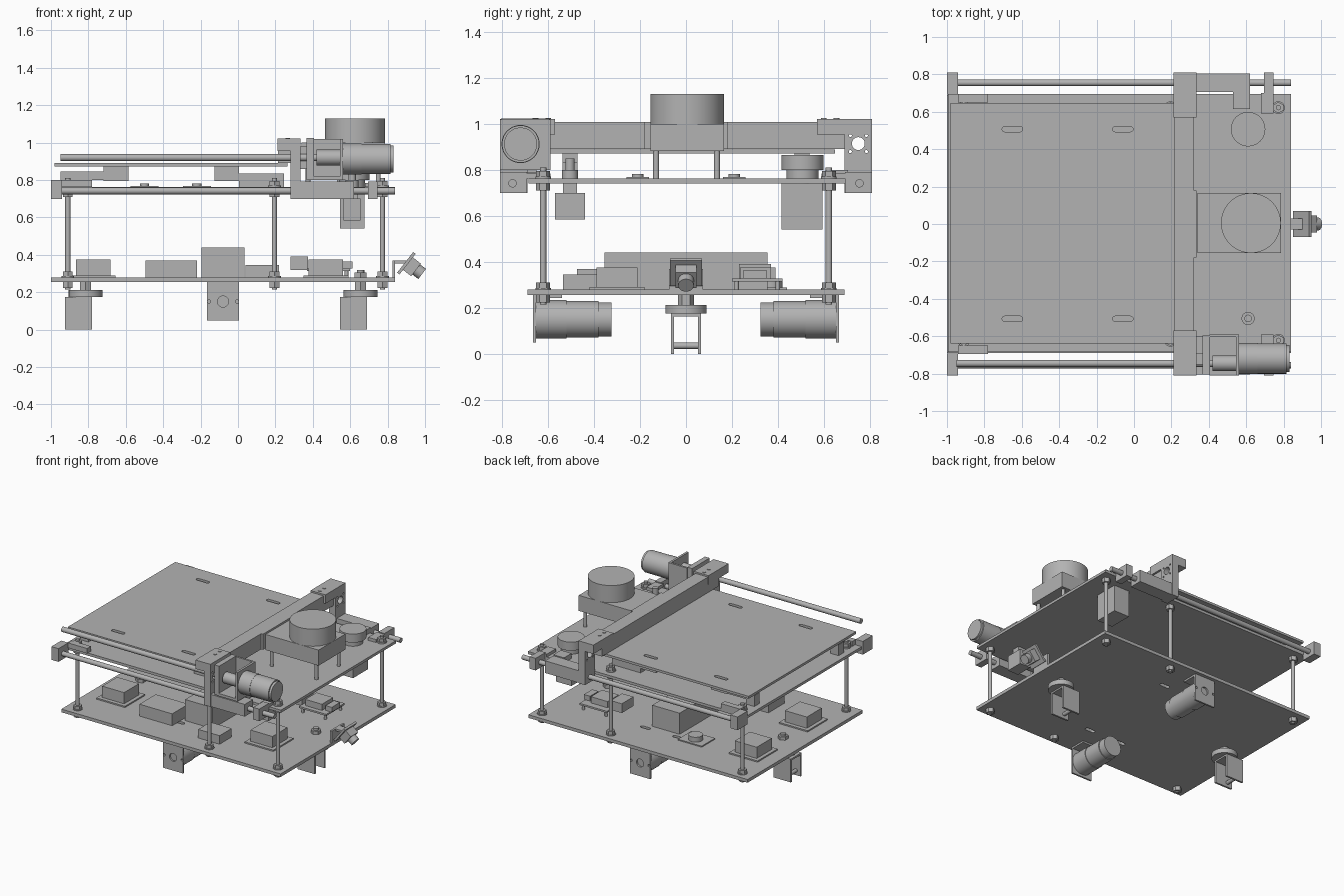
import bpy
from math import radians
from mathutils import Vector

if "Cube" in bpy.data.objects:
    bpy.data.objects.remove(bpy.data.objects["Cube"], do_unlink=True)

grey = bpy.data.materials.new("plain_grey")
grey.use_nodes = True
COLOUR = (0.45, 0.45, 0.45, 1)
grey.diffuse_color = COLOUR
grey.node_tree.nodes["Principled BSDF"].inputs["Base Color"].default_value = COLOUR


def finish(name):
    ob = bpy.context.object
    ob.name = name
    ob.data.materials.append(grey)
    return ob


def box(name, x, y, z):
    """Box from (low, high) ranges on each axis."""
    spans = (x, y, z)
    bpy.ops.mesh.primitive_cube_add(size=1, location=[(a + b) / 2 for a, b in spans])
    bpy.context.object.scale = [b - a for a, b in spans]
    bpy.ops.object.transform_apply(location=False, rotation=False, scale=True)
    return finish(name)


def rod(name, start, end, r, sides=32):
    """Cylinder between two points; six sides gives a nut."""
    a, b = Vector(start), Vector(end)
    bpy.ops.mesh.primitive_cylinder_add(
        vertices=sides, radius=r, depth=(b - a).length, location=(a + b) / 2,
        rotation=(b - a).to_track_quat('Z', 'Y').to_euler())
    if sides > 8:
        bpy.ops.object.shade_smooth_by_angle(angle=radians(35))
    return finish(name)


def cut(ob, cutters):
    """Subtract every cutter from the part, then discard the cutters."""
    for c in cutters:
        m = ob.modifiers.new("opening", 'BOOLEAN')
        m.operation, m.solver, m.object = 'DIFFERENCE', 'EXACT', c
        bpy.context.view_layer.objects.active = ob
        bpy.ops.object.modifier_apply(modifier=m.name)
    for c in cutters:
        bpy.data.objects.remove(c, do_unlink=True)


def slot(x, y, z, length, width):
    """Round-ended slot cutter pieces along x."""
    h, r = length / 2 - width / 2, width / 2
    zs = (z - 0.1, z + 0.1)
    return [box("cutter", (x - h, x + h), (y - r, y + r), zs)] + [
        rod("cutter", (x + s * h, y, zs[0]), (x + s * h, y, zs[1]), r * 1.002, 16) for s in (-1, 1)]


SIDES = (-1, 1)

# Decks and the raised sheet
lower = box("lower_deck", (-1, .84), (-.69, .69), (.256, .28))
cut(lower, [c for x in (.06, -.21) for s in SIDES for c in slot(x, s * .4, .27, .08, .028)])
box("upper_deck", (-.995, .84), (-.685, .695), (.742, .762))
sheet = box("raised_sheet", (-.98, .265), (-.64, .648), (.872, .89))
cut(sheet, [c for x in (-.65, -.06) for s in SIDES for c in slot(x, s * .507, .88, .11, .028)])

# Posts with nuts clamping both decks
for s in SIDES:
    for x in (-.91, .195, .772):
        y = s * .622
        rod("post", (x, y, .215), (x, y, .81), .014, 20)
        for z in (.256, .742):
            rod("nut_below", (x, y, z - .032), (x, y, z), .03, 6)
            rod("nut_above", (x, y, z + .02), (x, y, z + .054), .03, 6)
            rod("washer", (x, y, z + .02), (x, y, z + .03), .034, 24)

# Side rails, end clamps and sheet supports
for s in SIDES:
    y = s * .755
    outer = sorted((s * .692, s * .81))
    rod("guide_rail", (-.99, y, .742), (.84, y, .742), .018)
    box("rear_rail_clamp", (-1, -.94), outer, (.7, .8))
    box("rear_clamp_tab", (-.94, -.78), sorted((s * .65, s * .695)), (.762, .8))
    box("front_rail_clamp", (.695, .745), outer, (.7, .792))
    box("front_clamp_tab", (.68, .745), sorted((s * .59, s * .7)), (.762, .785))
    ys = (s * .505 - .032, s * .505 + .032)
    box("support_arm", (-.95, -.72), ys, (.8, .845))
    box("support_leg", (-.95, -.88), ys, (.762, .8))
    box("support_block", (-.72, -.585), ys, (.795, .872))
    box("support_block", (-.125, .005), ys, (.795, .872))
    box("support_arm", (.005, .245), ys, (.762, .835))
    for x in (-.5, -.22):
        box("deck_pad", (x - .075, x + .075), (s * .21 - .05, s * .21 + .05), (.762, .769))
        rod("deck_pin", (x, s * .21, .769), (x, s * .21, .782), .025)

# Gantry: cross beam, uprights and sliding feet
box("cross_beam", (.215, .32), (-.7, .7), (.892, 1.01))
box("beam_front_lip", (.32, .335), (-.18, .18), (.892, 1.01))
for s in SIDES:
    ends = sorted((s * .69, s * .81))
    box("beam_cap", (.21, .335), sorted((s * .57, s * .81)), (.955, 1.022))
    leg = box("gantry_leg", (.28, .335), ends, (.7, .96))
    y = s * .75
    cut(leg, [rod("cutter", (.2, y, .915), (.4, y, .915), .028, 24)] + [
        rod("cutter", (.2, y + a * .035, .915 + b * .035), (.4, y + a * .035, .915 + b * .035), .007, 10)
        for a in SIDES for b in SIDES])
    box("gantry_foot", (.335, .62), sorted((s * .705, s * .805)), (.7, .792))
    for d in (.6, .655):
        rod("cap_screw", (.267, s * d, 1.02), (.267, s * d, 1.026), .012, 16)
box("switch_tab", (.53, .62), (.615, .705), (.762, .8))
box("foot_tab", (.335, .55), (-.705, -.6), (.762, .79))

# Lead screw, coupling and drive motor
rod("lead_screw", (-.95, -.745, .92), (.42, -.745, .92), .019)
box("bearing_plate", (.365, .405), (-.805, -.595), (.8, 1.025))
box("bearing_spine", (.335, .365), (-.75, -.69), (.86, .98))
box("motor_plate", (.545, .562), (-.81, -.59), (.82, 1.02))
box("motor_bracket_floor", (.405, .562), (-.81, -.59), (.8, .82))
box("motor_bracket_side", (.405, .562), (-.605, -.59), (.82, 1.02))
rod("coupling", (.42, -.745, .92), (.545, -.745, .92), .042)
rod("gearbox", (.562, -.72, .913), (.66, -.72, .913), .083)
rod("drive_motor", (.66, -.72, .913), (.815, -.72, .913), .081)
rod("motor_back", (.815, -.72, .913), (.832, -.72, .913), .072)

# Scanner on four legs
box("scanner_base", (.34, .785), (-.155, .165), (.882, 1))
rod("scanner_head", (.625, .005, 1), (.625, .005, 1.13), .16, 64)
for x in (.375, .75):
    for y in (-.13, .135):
        rod("scanner_leg", (x, y, .762), (x, y, .882), .013, 16)

# Units hanging through the upper deck
box("large_servo", (.545, .675), (.415, .595), (.54, .742))
rod("servo_neck", (.61, .507, .74), (.61, .507, .8), .07)
rod("servo_turntable", (.61, .507, .8), (.61, .507, .865), .092, 48)
box("small_servo", (.565, .655), (-.57, -.44), (.585, .7))
box("small_servo_neck", (.58, .64), (-.535, -.475), (.7, .742))
rod("servo_collar", (.61, -.505, .762), (.61, -.505, .8), .035)
rod("servo_shaft", (.61, -.505, .8), (.61, -.505, .85), .02)

# Electronics on the lower deck
for x, y in ((-.775, -.3), (-.775, .3), (.47, -.3)):
    box("module_board", (x - .12, x + .12), (y - .12, y + .12), (.28, .29))
    box("module", (x - .092, x + .092), (y - .09, y + .09), (.29, .375))
box("battery", (-.195, .035), (-.355, .355), (.28, .44))
box("power_unit", (-.495, -.22), (-.475, -.28), (.28, .37))
box("relay_box", (.04, .22), (-.535, -.39), (.28, .345))
box("sensor_board", (-.44, -.24), (.28, .44), (.28, .288))
rod("sensor_button", (-.34, .37, .288), (-.34, .37, .325), .05)
box("controller_board", (.37, .6), (.2, .42), (.315, .328))
box("controller_chip", (.4, .54), (.235, .37), (.328, .375))
box("controller_plug", (.56, .612), (.25, .35), (.328, .365))
box("port_block", (.28, .375), (.23, .37), (.32, .39))
for x in (.39, .58):
    for y in (.22, .4):
        rod("board_standoff", (x, y, .28), (x, y, .315), .01, 12)

# Tilted camera at the front end
tilt = radians(38)
box("camera_upright", (.825, .84), (-.075, .075), (.28, .37))
box("camera_arm", (.825, .9), (-.03, .03), (.355, .37))
plate = box("camera_plate", (.892, .908), (-.07, .07), (.285, .425))
body = box("camera_body", (.9, .96), (-.045, .045), (.3, .385))
body.location = (.928, 0, .338)
for part in (plate, body):
    part.rotation_euler.y = tilt
rod("camera_lens", (.945, 0, .328), (.985, 0, .298), .034)

# Drive motors slung under the deck
for s in SIDES:
    wall = box("wheel_motor_bracket", (-.165, .005), sorted((s * .652, s * .665)), (.05, .256))
    holes = [(-.08, .03), (-.155, .009), (-.005, .009)]
    cut(wall, [rod("cutter", (x, s * .6, .15), (x, s * .7, .15), r, 20) for x, r in holes])
    box("bracket_flange", (-.165, .005), sorted((s * .54, s * .665)), (.243, .256))
    for y0, y1, r in ((.652, .52, .084), (.52, .38, .08), (.38, .325, .074)):
        rod("wheel_motor", (-.08, s * y0, .15), (-.08, s * y1, .15), r, 40)

# Casters fore and aft
for x in (-.815, .655):
    rod("caster_disc", (x, 0, .175), (x, 0, .212), .09, 40)
    rod("caster_stem", (x, 0, .21), (x, 0, .32), .02, 20)
    rod("caster_nut", (x, 0, .28), (x, 0, .305), .036, 6)
    rod("caster_collar", (x, 0, .212), (x, 0, .256), .034, 6)
    for s in SIDES:
        box("caster_fork", (x - .11, x + .035), sorted((s * .052, s * .066)), (.002, .178))
    rod("caster_axle", (x - .07, -.055, .035), (x - .07, .055, .035), .014, 20)
    box("caster_fork_base", (x - .11, x + .035), (-.06, .06), (.165, .178))
low = [o for o in bpy.data.objects if o.name.startswith("caster_fork")]
for o in low:
    o.location.z -= .002
